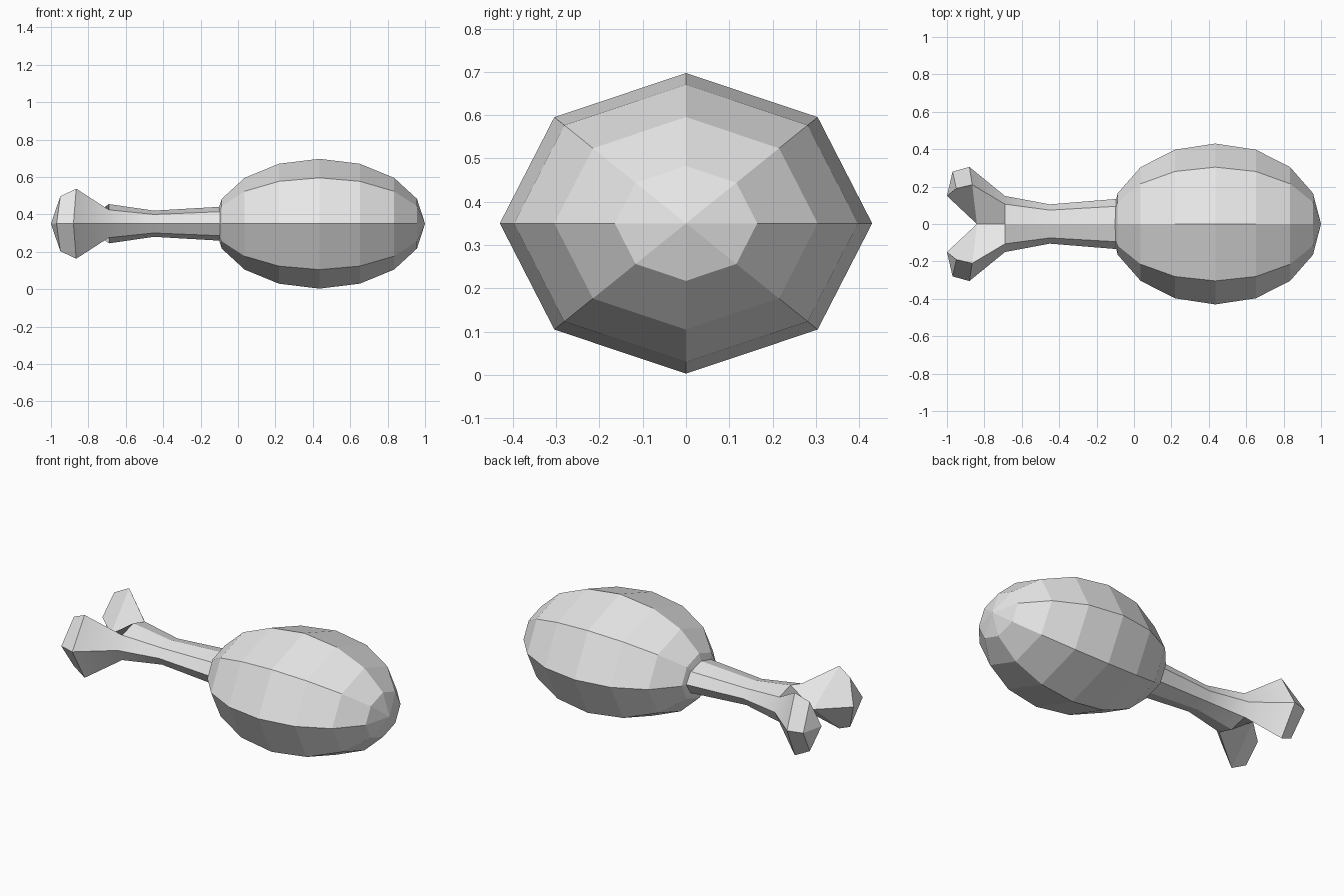
import bpy
import bmesh
from math import pi, cos, sin, radians
from mathutils import Matrix

cube = bpy.data.objects.get("Cube")
if cube:
    bpy.data.objects.remove(cube, do_unlink=True)

MID = 0.35  # height of the long axis

grey = bpy.data.materials.new("plain grey")
grey.use_nodes = True
grey.diffuse_color = (0.8, 0.8, 0.8, 1)
grey.node_tree.nodes["Principled BSDF"].inputs["Base Color"].default_value = (0.8, 0.8, 0.8, 1)


def finish(bm, name):
    bmesh.ops.recalc_face_normals(bm, faces=bm.faces)
    mesh = bpy.data.meshes.new(name)
    bm.to_mesh(mesh)
    bm.free()
    mesh.materials.append(grey)
    obj = bpy.data.objects.new(name, mesh)
    bpy.context.collection.objects.link(obj)
    return obj


# Meat: faceted ellipsoid with its poles along x
bm = bmesh.new()
bmesh.ops.create_uvsphere(bm, u_segments=8, v_segments=8, radius=1)
bmesh.ops.transform(bm, verts=bm.verts, matrix=(
    Matrix.Translation((0.435, 0, MID))
    @ Matrix.Diagonal((0.565, 0.43, 0.347, 1))
    @ Matrix.Rotation(pi / 2, 4, "Y")))
finish(bm, "meat")

# Bone: one quarter (+y, upper), then mirrored to the other three
bm = bmesh.new()


def vert(x, y, z):
    return bm.verts.new((x, y, MID + z))


# Shaft rings: x, half width, half height
rings = []
for x, ry, rz in [(-0.02, 0.14, 0.095), (-0.45, 0.105, 0.07), (-0.69, 0.15, 0.105)]:
    rings.append([vert(x, ry * cos(a), rz * sin(a)) for a in (0, pi / 4, pi / 2)])
for a, b in zip(rings, rings[1:]):
    for i in range(2):
        bm.faces.new((a[i], a[i + 1], b[i + 1], b[i]))

# Knuckle lobe splitting off the last ring
side, shoulder, top = rings[-1]
outer = vert(-0.88, 0.305, 0)
crest = vert(-0.865, 0.21, 0.187)
notch = vert(-0.84, 0, 0)
end_outer = vert(-0.97, 0.28, 0)
end_crest = vert(-0.95, 0.19, 0.147)
end_inner = vert(-1.0, 0.15, 0)
for face in [(side, shoulder, crest, outer),
             (shoulder, top, notch, crest),
             (outer, crest, end_crest, end_outer),
             (crest, notch, end_inner, end_crest),
             (end_outer, end_crest, end_inner)]:
    bm.faces.new(face)

# Mirror across y = 0 and across the middle height
for scale in [(1, -1, 1), (1, 1, -1)]:
    copy = bmesh.ops.duplicate(bm, geom=bm.verts[:] + bm.edges[:] + bm.faces[:])["geom"]
    copied = [g for g in copy if isinstance(g, bmesh.types.BMVert)]
    for v in copied:
        v.co.y *= scale[1]
        v.co.z = MID + (v.co.z - MID) * scale[2]
bmesh.ops.remove_doubles(bm, verts=bm.verts, dist=0.001)
bone = finish(bm, "bone")

bpy.ops.object.select_all(action="DESELECT")
bone.select_set(True)
bpy.context.view_layer.objects.active = bone
bpy.ops.object.shade_smooth_by_angle(angle=radians(30))
